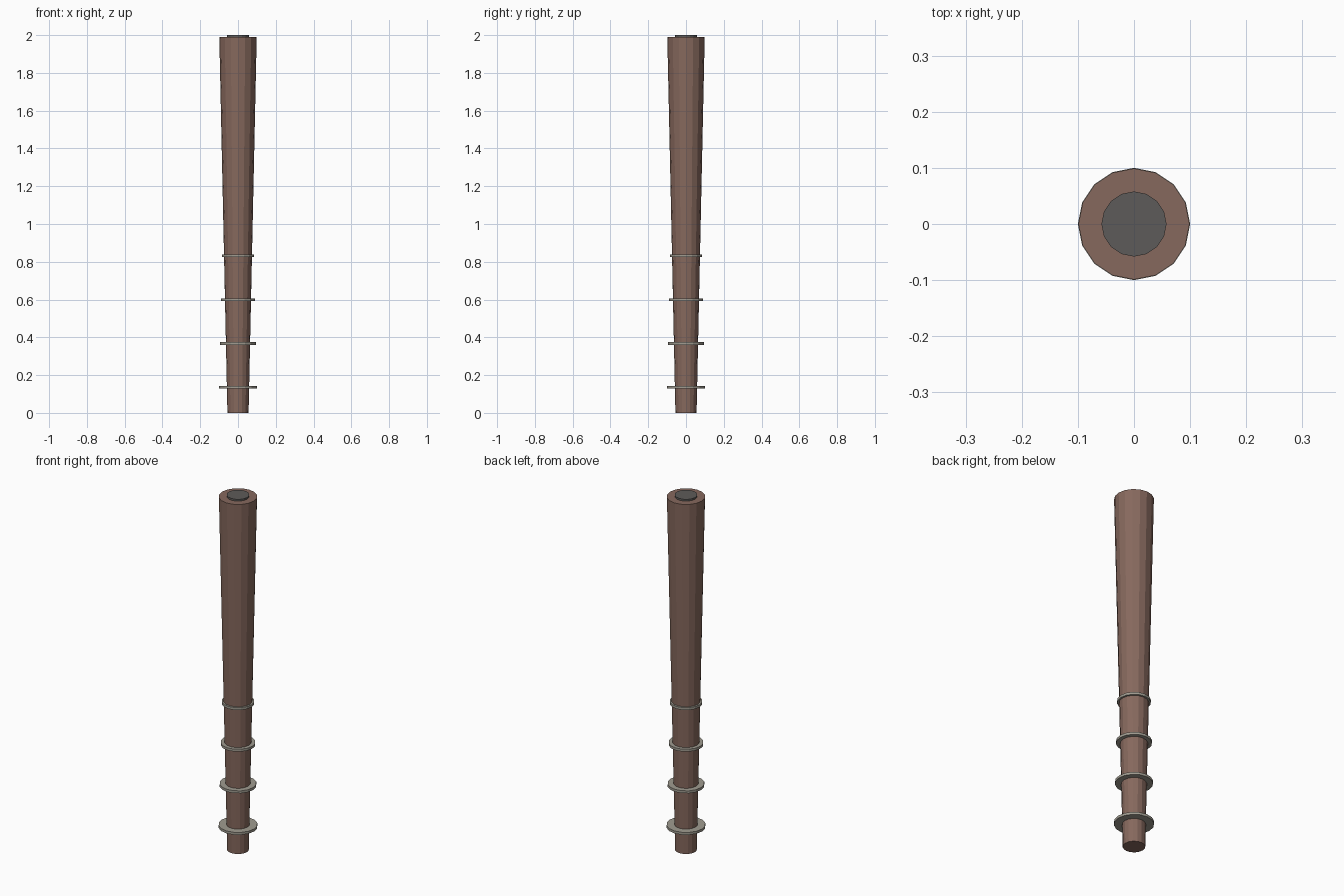
import bpy

if "Cube" in bpy.data.objects:
    bpy.data.objects.remove(bpy.data.objects["Cube"])


def material(name, rgb):
    m = bpy.data.materials.new(name)
    m.diffuse_color = (*rgb, 1)
    m.use_nodes = True
    m.node_tree.nodes["Principled BSDF"].inputs["Base Color"].default_value = m.diffuse_color
    return m


wood = material("brown wood", (0.24, 0.14, 0.11))
dark = material("dark grey", (0.11, 0.105, 0.10))
metal = material("light grey metal", (0.35, 0.33, 0.28))


def tapered(name, r1, r2, z1, z2, mat):
    """16-sided closed cone section between two heights."""
    bpy.ops.mesh.primitive_cone_add(vertices=16, radius1=r1, radius2=r2,
                                    depth=z2 - z1, location=(0, 0, (z1 + z2) / 2))
    ob = bpy.context.object
    ob.name = name
    ob.data.materials.append(mat)
    return ob


# Tapered shaft, widest at the top
tapered("shaft", 0.056, 0.099, 0, 1.99, wood)

# Dark inset cap on top
tapered("top_cap", 0.058, 0.058, 1.982, 2.0, dark)

# Four thin rings on the lower half, shrinking upwards
for i in range(4):
    z = 0.135 + i * 0.232
    r = 0.1 - i * 0.0053
    tapered(f"ring_{i + 1}", r, r, z - 0.007, z + 0.007, metal)
